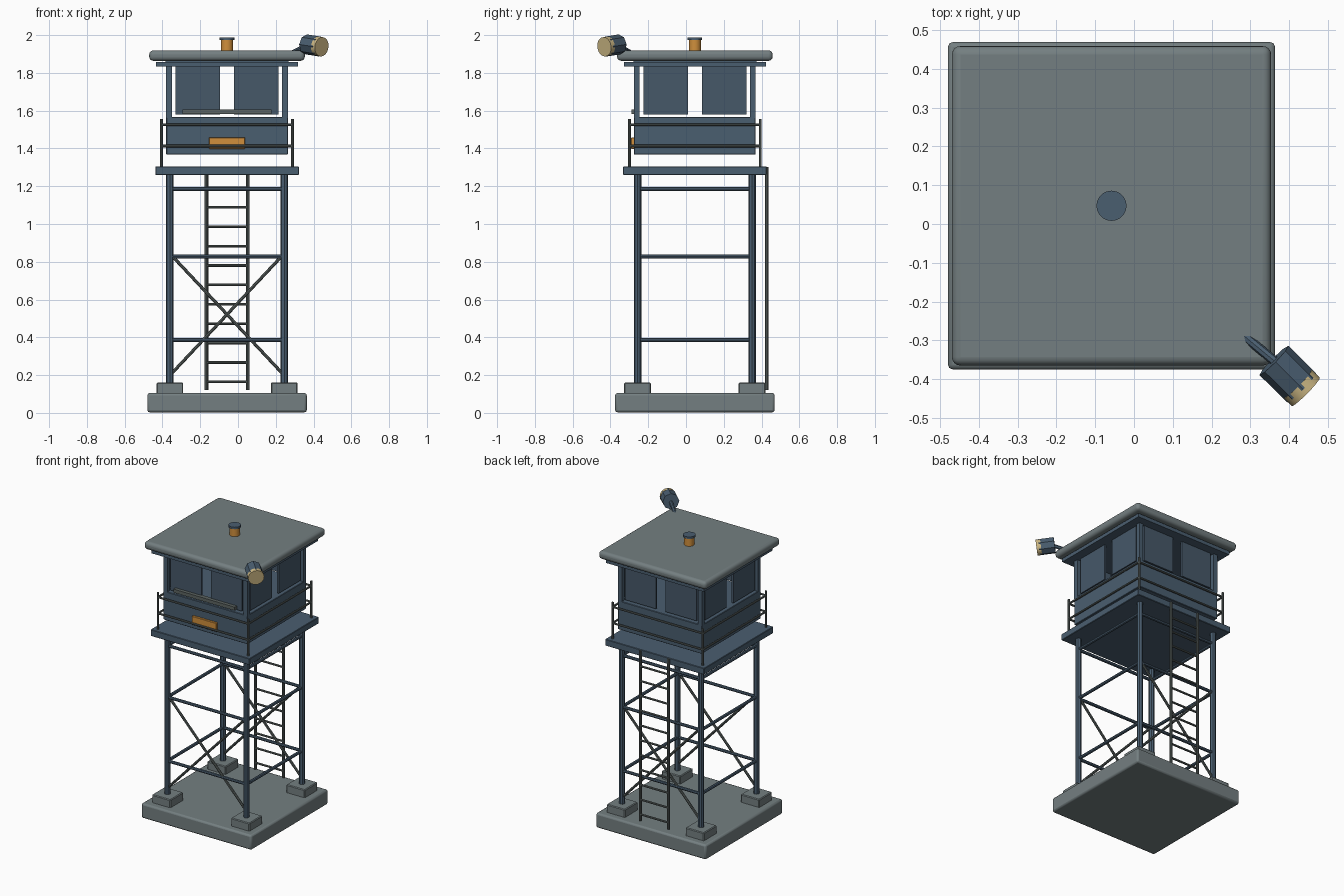
import bpy, math
from mathutils import Vector

if "Cube" in bpy.data.objects:
    bpy.data.objects.remove(bpy.data.objects["Cube"])

CX, CY = -0.058, 0.047          # tower axis


def mat(name, rgb):
    m = bpy.data.materials.new(name)
    lin = [(c / 255 / 12.92) if c < 11 else ((c / 255 + 0.055) / 1.055) ** 2.4 for c in rgb]
    m.diffuse_color = (*lin, 1)
    m.use_nodes = True
    m.node_tree.nodes["Principled BSDF"].inputs["Base Color"].default_value = m.diffuse_color
    return m


NAVY = mat("slate_blue", (74, 94, 112))
PANE = mat("dark_slate", (70, 88, 105))
GREY = mat("concrete_grey", (116, 127, 129))
STEEL = mat("dark_steel", (92, 100, 98))
ORANGE = mat("orange", (208, 143, 60))
LENS = mat("lamp_tan", (205, 184, 132))


def finish(name, m):
    o = bpy.context.object
    o.name = name
    o.data.materials.append(m)
    return o


def box(name, m, lo, hi, bevel=0, seg=1):
    """Box given by corners relative to the tower axis."""
    a, b = Vector(lo), Vector(hi)
    c = (a + b) / 2 + Vector((CX, CY, 0))
    bpy.ops.mesh.primitive_cube_add(size=1, location=c)
    o = bpy.context.object
    o.scale = b - a
    bpy.ops.object.transform_apply(location=False, rotation=False, scale=True)
    finish(name, m)
    if bevel:
        mod = o.modifiers.new("bevel", "BEVEL")
        mod.width, mod.segments = bevel, seg
        if seg > 1:
            bpy.ops.object.shade_smooth_by_angle(angle=math.radians(35))
    return o


def rod(name, m, p, q, r, sides=8, smooth=False, rel=True):
    """Cylinder from p to q."""
    off = Vector((CX, CY, 0)) if rel else Vector((0, 0, 0))
    p, q = Vector(p) + off, Vector(q) + off
    d = q - p
    bpy.ops.mesh.primitive_cylinder_add(vertices=sides, radius=r, depth=d.length, location=(p + q) / 2)
    o = finish(name, m)
    o.rotation_euler = d.to_track_quat('Z', 'Y').to_euler()
    if smooth:
        bpy.ops.object.shade_smooth_by_angle(angle=math.radians(35))
    return o


corners = [(-1, -1), (1, -1), (1, 1), (-1, 1)]

# base slab, footings and legs
box("base_slab", GREY, (-.422, -.422, 0.003), (.422, .422, .105), .012, 2)
L = .303
for sx, sy in corners:
    x, y = sx * L, sy * L
    box("footing", GREY, (x - .071, y - .071, .1), (x + .071, y + .071, .16), .005)
    rod("leg", NAVY, (x, y, .15), (x, y, 1.27), .0195, 8)

# horizontal braces on all sides
for z in (.386, .828, 1.185):
    for i in range(4):
        a, b = corners[i], corners[(i + 1) % 4]
        rod("brace", NAVY, (a[0] * L, a[1] * L, z), (b[0] * L, b[1] * L, z), .0105)

# crossed diagonals, front and back
for sy in (-1, 1):
    for s in (-1, 1):
        rod("diagonal_brace", STEEL, (s * .29, sy * L, .83), (-s * .29, sy * L, .212), .0085)

# ladder at the back
for s in (-1, 1):
    rod("ladder_rail", STEEL, (s * .109, .381, .12), (s * .109, .381, 1.302), .0095)
for i in range(11):
    z = .164 + i * .1027
    rod("ladder_rung", STEEL, (-.109, .381, z), (.109, .381, z), .007)

# platform and railing
box("platform", NAVY, (-.38, -.38, 1.26), (.38, .38, 1.305), .003)
R = .346
for i in range(4):
    a, b = corners[i], corners[(i + 1) % 4]
    rod("railing_post", STEEL, (a[0] * R, a[1] * R, 1.3), (a[0] * R, a[1] * R, 1.557), .0078)
    for z in (1.413, 1.525):
        rod("railing_bar", STEEL, (a[0] * R, a[1] * R, z), (b[0] * R, b[1] * R, z), .0068)

# cabin: lower wall, corner posts, window panels
box("cabin_wall", NAVY, (-.322, -.322, 1.367), (.322, .322, 1.566), .003)
for sx, sy in corners:
    x, y = sx * .307, sy * .307
    box("cabin_post", NAVY, (x - .015, y - .015, 1.56), (x + .015, y + .015, 1.868))
for s in (-1, 1):
    for t in (-1, 1):
        u0, u1 = sorted((t * .037, t * .273))
        v0, v1 = sorted((s * .298, s * .312))
        box("window_panel", PANE, (u0, v0, 1.58), (u1, v1, 1.836))
        box("window_panel", PANE, (v0, u0, 1.58), (v1, u1, 1.836))
box("window_sill", STEEL, (-.235, -.336, 1.583), (.235, -.305, 1.607))
box("front_plate", ORANGE, (-.095, -.337, 1.398), (.095, -.318, 1.458), .002)

# roof
box("roof_trim", NAVY, (-.376, -.376, 1.833), (.376, .376, 1.858))
box("roof", GREY, (-.412, -.412, 1.864), (.412, .412, 1.919), .022, 4)
box("roof_core", NAVY, (-.325, -.325, 1.85), (.325, .325, 1.87))

# roof vent
rod("vent_pipe", ORANGE, (0, 0, 1.91), (0, 0, 1.977), .032, 20, True)
rod("vent_cap", NAVY, (0, 0, 1.974), (0, 0, 1.988), .039, 20, True)

# floodlight on the front right corner
back, front = Vector((.361, -.352, 1.951)), Vector((.443, -.433, 1.938))
rod("lamp_arm", NAVY, (.283, -.288, 1.905), (.375, -.364, 1.95), .0125, 8, rel=False)
rod("lamp_head", NAVY, back, back.lerp(front, .87), .053, 8, rel=False)
rod("lamp_lens", LENS, back.lerp(front, .75), front, .0515, 20, True, rel=False)
